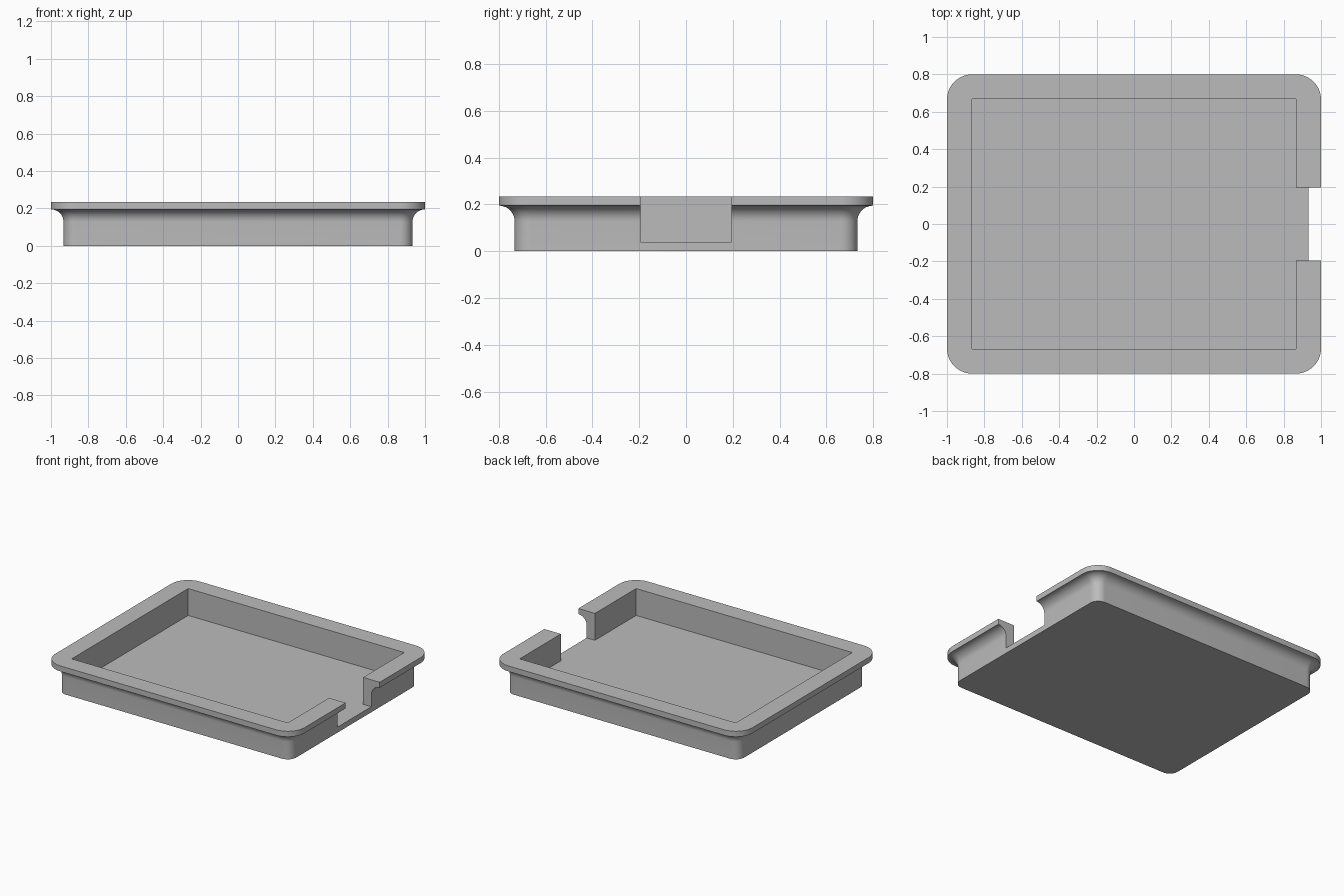
import bpy, bmesh, math

if "Cube" in bpy.data.objects:
    bpy.data.objects.remove(bpy.data.objects["Cube"])

RIM_X, RIM_Y, RIM_R = 1.0, 0.8, 0.135     # rim half sizes and corner radius
HEIGHT, RIM_Z, FLOOR_Z = 0.235, 0.195, 0.04
COVE = 0.067                              # overhang of the rim and cove radius
SEG = 14


def rounded_ring(bm, inset, z):
    """Rounded rectangle of vertices, inset from the rim outline."""
    r = RIM_R - inset
    verts = []
    for i, (sx, sy) in enumerate([(1, 1), (-1, 1), (-1, -1), (1, -1)]):
        for k in range(SEG + 1):
            a = math.pi / 2 * (i + k / SEG)
            verts.append(bm.verts.new((sx * (RIM_X - RIM_R) + r * math.cos(a),
                                       sy * (RIM_Y - RIM_R) + r * math.sin(a), z)))
    return verts


def to_object(bm, name):
    bmesh.ops.recalc_face_normals(bm, faces=bm.faces[:])
    mesh = bpy.data.meshes.new(name)
    bm.to_mesh(mesh)
    bm.free()
    obj = bpy.data.objects.new(name, mesh)
    bpy.context.collection.objects.link(obj)
    return obj


# Solid body: straight wall, concave cove, then the overhanging rim
profile = [(COVE, 0.0)]
for k in range(13):
    t = math.pi / 2 * k / 12
    profile.append((COVE * math.cos(t), RIM_Z - COVE + COVE * math.sin(t)))
profile.append((0.0, HEIGHT))

bm = bmesh.new()
rings = [rounded_ring(bm, inset, z) for inset, z in profile]
for low, high in zip(rings, rings[1:]):
    n = len(low)
    for i in range(n):
        j = (i + 1) % n
        bm.faces.new((low[i], low[j], high[j], high[i]))
bm.faces.new(rings[0][::-1])
bm.faces.new(rings[-1])
tray = to_object(bm, "tray")

# Cutter: square-cornered cavity joined with the side opening
IX, IY, GAP = 0.867, 0.667, 0.195
outline = [(-IX, -IY), (IX, -IY), (IX, -GAP), (1.1, -GAP),
           (1.1, GAP), (IX, GAP), (IX, IY), (-IX, IY)]
bm = bmesh.new()
base = bm.faces.new([bm.verts.new((x, y, FLOOR_Z)) for x, y in outline])
top = bmesh.ops.extrude_face_region(bm, geom=[base])["geom"]
bmesh.ops.translate(bm, vec=(0, 0, 0.3),
                    verts=[v for v in top if isinstance(v, bmesh.types.BMVert)])
cutter = to_object(bm, "cavity_cutter")
cutter.hide_render = True

# Hollow the tray
bpy.context.view_layer.objects.active = tray
tray.select_set(True)
cut = tray.modifiers.new("cavity", 'BOOLEAN')
cut.operation = 'DIFFERENCE'
cut.solver = 'EXACT'
cut.object = cutter
bpy.ops.object.modifier_apply(modifier=cut.name)
bpy.data.objects.remove(cutter, do_unlink=True)

# Single grey colour, smooth corners with sharp edges kept
grey = bpy.data.materials.new("light_grey")
grey.diffuse_color = (0.5, 0.5, 0.5, 1)
grey.use_nodes = True
grey.node_tree.nodes["Principled BSDF"].inputs["Base Color"].default_value = grey.diffuse_color
tray.data.materials.clear()
tray.data.materials.append(grey)
bpy.ops.object.shade_smooth_by_angle(angle=math.radians(30))
